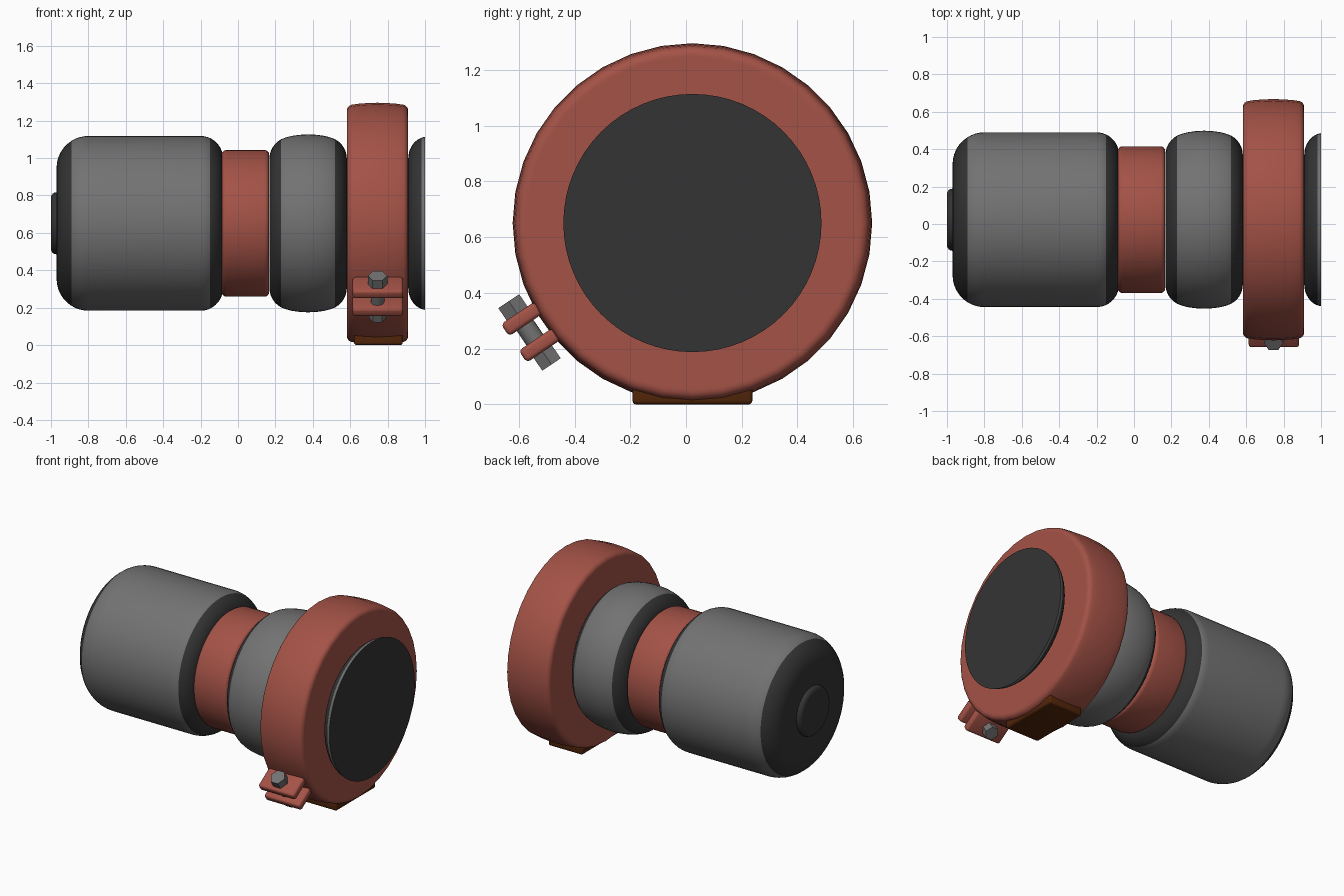
import bpy, bmesh, math
from mathutils import Matrix, Vector

if "Cube" in bpy.data.objects:
    bpy.data.objects.remove(bpy.data.objects["Cube"])

CY, CZ = 0.023, 0.651   # axis of revolution runs along x


def mat(name, rgb):
    m = bpy.data.materials.new(name)
    m.diffuse_color = (*rgb, 1)
    m.use_nodes = True
    m.node_tree.nodes["Principled BSDF"].inputs["Base Color"].default_value = m.diffuse_color
    return m


GREY = mat("mid grey", (0.17, 0.17, 0.17))
DARK = mat("dark grey", (0.034, 0.034, 0.034))
RED = mat("brick red", (0.37, 0.085, 0.062))
BROWN = mat("dark brown", (0.085, 0.019, 0.003))


def finish(name, bm, mats, angle=35):
    bmesh.ops.recalc_face_normals(bm, faces=bm.faces)
    me = bpy.data.meshes.new(name)
    bm.to_mesh(me)
    bm.free()
    ob = bpy.data.objects.new(name, me)
    bpy.context.collection.objects.link(ob)
    for m in mats:
        me.materials.append(m)
    bpy.ops.object.select_all(action='DESELECT')
    ob.select_set(True)
    bpy.context.view_layer.objects.active = ob
    bpy.ops.object.shade_smooth_by_angle(angle=math.radians(angle))
    return ob


def corner(cx, cr, rx, rr, a0, a1, n=8):
    """Elliptic corner of a profile; angle 0 is +x, 90 is outward."""
    angs = [math.radians(a0 + (a1 - a0) * i / n) for i in range(n + 1)]
    return [(cx + rx * math.cos(a), cr + rr * math.sin(a)) for a in angs]


def lathe(name, profile, mats, seg=64, dark=None):
    """Revolve (x, r) points with closed ends; faces where dark(x) use slot 1."""
    bm = bmesh.new()
    rings = []
    for x, r in profile:
        rings.append([bm.verts.new((x, CY + r * math.sin(2 * math.pi * i / seg),
                                    CZ + r * math.cos(2 * math.pi * i / seg)))
                      for i in range(seg)])
    for a, b in zip(rings, rings[1:]):
        for i in range(seg):
            j = (i + 1) % seg
            bm.faces.new((a[i], a[j], b[j], b[i]))
    bm.faces.new(rings[0])
    bm.faces.new(rings[-1])
    for f in bm.faces:
        if dark and dark(f.calc_center_median().x):
            f.material_index = 1
    return finish(name, bm, mats)


# long main cylinder with dark end caps
lathe("main_cylinder",
      corner(-0.80, 0.297, 0.17, 0.17, 180, 122, 6) + corner(-0.80, 0.297, 0.17, 0.17, 113, 90, 3)
      + corner(-0.20, 0.347, 0.12, 0.12, 90, 65, 3) + corner(-0.20, 0.347, 0.12, 0.12, 58, 0, 6),
      [GREY, DARK], dark=lambda x: x < -0.89 or x > -0.147)

# small button on the left end
lathe("end_button", [(-0.96, 0.17)] + corner(-0.975, 0.135, 0.025, 0.03, 90, 180, 5),
      [DARK])

# narrow connecting collar
lathe("small_collar", [(-0.087, 0.30)] + corner(-0.062, 0.367, 0.025, 0.025, 180, 90, 4)
      + corner(0.142, 0.367, 0.025, 0.025, 90, 0, 4) + [(0.167, 0.30)], [RED])

# bulged middle coupling with dark sides
half = corner(0.285, 0.345, 0.117, 0.118, 180, 118, 6) + [(0.255, 0.459), (0.285, 0.467),
                                                       (0.325, 0.473)]
lathe("middle_coupling", half + [(0.375, 0.476)] + [(0.75 - x, r) for x, r in reversed(half)],
      [GREY, DARK], dark=lambda x: x < 0.231 or x > 0.519)

# cut-off coupling at the right end
lathe("right_coupling", [(0.88, 0.33)] + corner(1.01, 0.345, 0.1, 0.118, 180, 107, 7)
      + [(1.0, 0.463)], [GREY, DARK], dark=lambda x: x < 0.98 or x > 0.9999)

# large clamp ring, slightly crowned
edge = [(0.582, 0.35), (0.582, 0.595)] + corner(0.615, 0.602, 0.033, 0.033, 180, 100, 5)
edge += [(0.64, 0.639), (0.69, 0.643)]
lathe("clamp_ring", edge + [(0.746, 0.645)] + [(1.492 - x, r) for x, r in reversed(edge)],
      [RED], seg=36)

# clamp lugs and bolt share a frame: local x = x, y = radial, z = tangential
ang = math.radians(34)
U = Vector((0, -math.cos(ang), -math.sin(ang)))
T = Vector((0, math.sin(ang), -math.cos(ang)))


def frame(x, radial, tang):
    o = Vector((x, CY, CZ)) + U * radial + T * tang
    m = Matrix((Vector((1, 0, 0)), U, T)).transposed().to_4x4()
    return Matrix.Translation(o) @ m


def box(name, matrix, size, material, bevel):
    bm = bmesh.new()
    bmesh.ops.create_cube(bm, size=1)
    bmesh.ops.scale(bm, vec=size, verts=bm.verts)
    bmesh.ops.bevel(bm, geom=bm.edges[:], offset=bevel, segments=3, profile=0.5,
                    affect='EDGES')
    bm.transform(matrix)
    finish(name, bm, [material])


def prism(name, tang, depth, radius, sides):
    bm = bmesh.new()
    bmesh.ops.create_cone(bm, cap_ends=True, segments=sides, radius1=radius,
                          radius2=radius, depth=depth)
    # turn a hexagon corner toward x
    bmesh.ops.rotate(bm, matrix=Matrix.Rotation(math.pi / 2, 3, 'Z'), verts=bm.verts)
    bm.transform(frame(0.746, 0.703, tang))
    finish(name, bm, [GREY])


for side, name in ((-1, "upper_lug"), (1, "lower_lug")):
    box(name, frame(0.748, 0.70, side * 0.057), (0.27, 0.145, 0.052), RED, 0.015)
prism("bolt_head", -0.108, 0.056, 0.052, 6)
prism("bolt_shaft", 0, 0.20, 0.036, 24)
prism("bolt_nut", 0.11, 0.056, 0.046, 6)

# support pad under the clamp
box("support_pad", Matrix.Translation((0.75, CY, 0.035)), (0.26, 0.43, 0.07), BROWN, 0.014)
